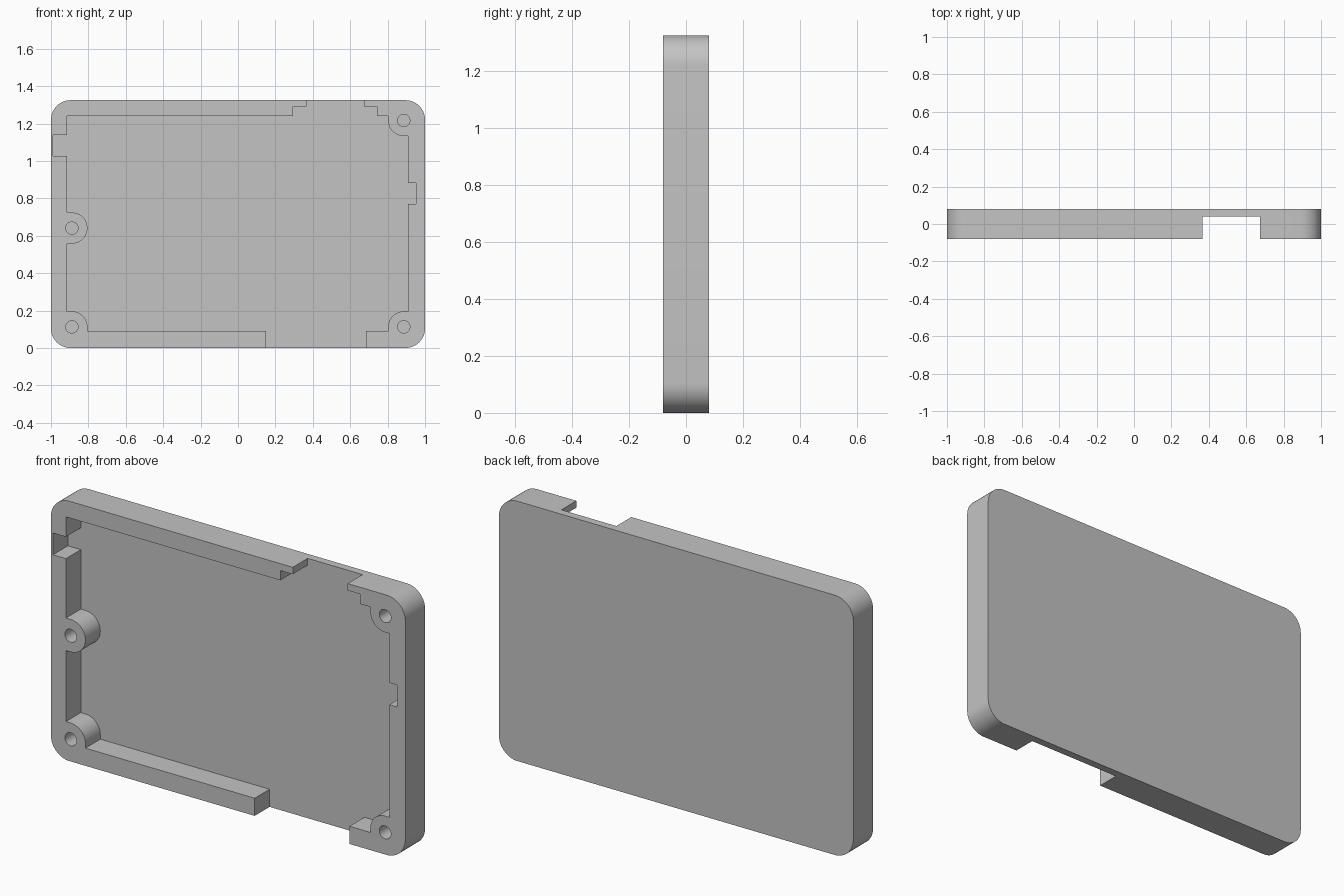
import bpy, bmesh
from math import cos, sin, radians

if "Cube" in bpy.data.objects:
    bpy.data.objects.remove(bpy.data.objects["Cube"], do_unlink=True)

HALF, HEIGHT, CORNER = 1.0, 1.325, 0.105
FRONT, FLOOR, BACK = -0.08, 0.04, 0.08
BOSS, HOLE = 0.083, 0.033
OPEN = 0.1          # how far cutters reach past the case

grey = bpy.data.materials.new("light grey")
grey.use_nodes = True
colour = (0.55, 0.55, 0.55, 1)
grey.diffuse_color = colour
grey.node_tree.nodes["Principled BSDF"].inputs["Base Color"].default_value = colour


def arc(centre, radius, start, end, steps=12):
    """Points (x, z) along an arc, angles in degrees."""
    angles = [radians(start + (end - start) * i / steps) for i in range(steps + 1)]
    return [(centre[0] + radius * cos(a), centre[1] + radius * sin(a)) for a in angles]


def prism(name, outline, y0, y1):
    """Extrude an (x, z) outline from y0 to y1."""
    bm = bmesh.new()
    face = bm.faces.new([bm.verts.new((x, y0, z)) for x, z in outline])
    moved = bmesh.ops.extrude_face_region(bm, geom=[face])["geom"]
    verts = [v for v in moved if isinstance(v, bmesh.types.BMVert)]
    bmesh.ops.translate(bm, verts=verts, vec=(0, y1 - y0, 0))
    bmesh.ops.recalc_face_normals(bm, faces=bm.faces)
    mesh = bpy.data.meshes.new(name)
    bm.to_mesh(mesh)
    bm.free()
    mesh.materials.append(grey)
    obj = bpy.data.objects.new(name, mesh)
    bpy.context.collection.objects.link(obj)
    return obj


def cut(target, cutter):
    """Subtract the cutter and remove it."""
    cutter.hide_render = True
    mod = target.modifiers.new("cut", 'BOOLEAN')
    mod.operation, mod.solver, mod.object = 'DIFFERENCE', 'EXACT', cutter
    bpy.context.view_layer.objects.active = target
    bpy.ops.object.modifier_apply(modifier=mod.name)
    bpy.data.objects.remove(cutter, do_unlink=True)


# Rounded slab
cx, low, high = HALF - CORNER, CORNER, HEIGHT - CORNER
slab = (arc((cx, low), CORNER, -90, 0) + arc((cx, high), CORNER, 0, 90)
        + arc((-cx, high), CORNER, 90, 180) + arc((-cx, low), CORNER, 180, 270))
case = prism("case_shell", slab, FRONT, BACK)

# Screw boss centres
top_right, low_right = (0.886, 1.216), (0.886, 0.113)
low_left, mid_left = (-0.888, 0.113), (-0.888, 0.641)

# Inner cavity outline, clockwise from the top left corner
LEFT, RIGHT, TOP, BOTTOM = -0.915, 0.91, 1.24, 0.09
cavity = [(LEFT, TOP), (0.295, TOP), (0.295, 1.29), (0.365, 1.29),
          (0.365, HEIGHT + OPEN), (0.675, HEIGHT + OPEN),
          (0.675, 1.29), (0.743, 1.29), (0.743, TOP), (top_right[0] - BOSS, TOP)]
cavity += arc(top_right, BOSS, 180, 270)
cavity += [(RIGHT, top_right[1] - BOSS), (RIGHT, 0.882), (0.953, 0.882),
           (0.953, 0.77), (RIGHT, 0.77), (RIGHT, low_right[1] + BOSS)]
cavity += arc(low_right, BOSS, 90, 180)
cavity += [(low_right[0] - BOSS, BOTTOM), (0.685, BOTTOM), (0.685, -OPEN),
           (0.15, -OPEN), (0.15, BOTTOM), (low_left[0] + BOSS, BOTTOM)]
cavity += arc(low_left, BOSS, 0, 90)
cavity += [(LEFT, low_left[1] + BOSS), (LEFT, mid_left[1] - BOSS)]
cavity += arc(mid_left, BOSS, -90, 90, 24)
cavity += [(LEFT, mid_left[1] + BOSS), (LEFT, 1.027), (-0.988, 1.027),
           (-0.988, 1.138), (LEFT, 1.138)]
cut(case, prism("cavity_cutter", cavity, FRONT - OPEN, FLOOR))

# Screw holes
for centre in (top_right, low_right, low_left, mid_left):
    circle = arc(centre, HOLE, 0, 360, 32)[:-1]
    cut(case, prism("hole_cutter", circle, FRONT - OPEN, FLOOR))

# Smooth rounded corners and bosses, crisp edges elsewhere
bpy.ops.object.select_all(action='DESELECT')
case.select_set(True)
bpy.context.view_layer.objects.active = case
bpy.ops.object.shade_smooth_by_angle(angle=radians(30))
